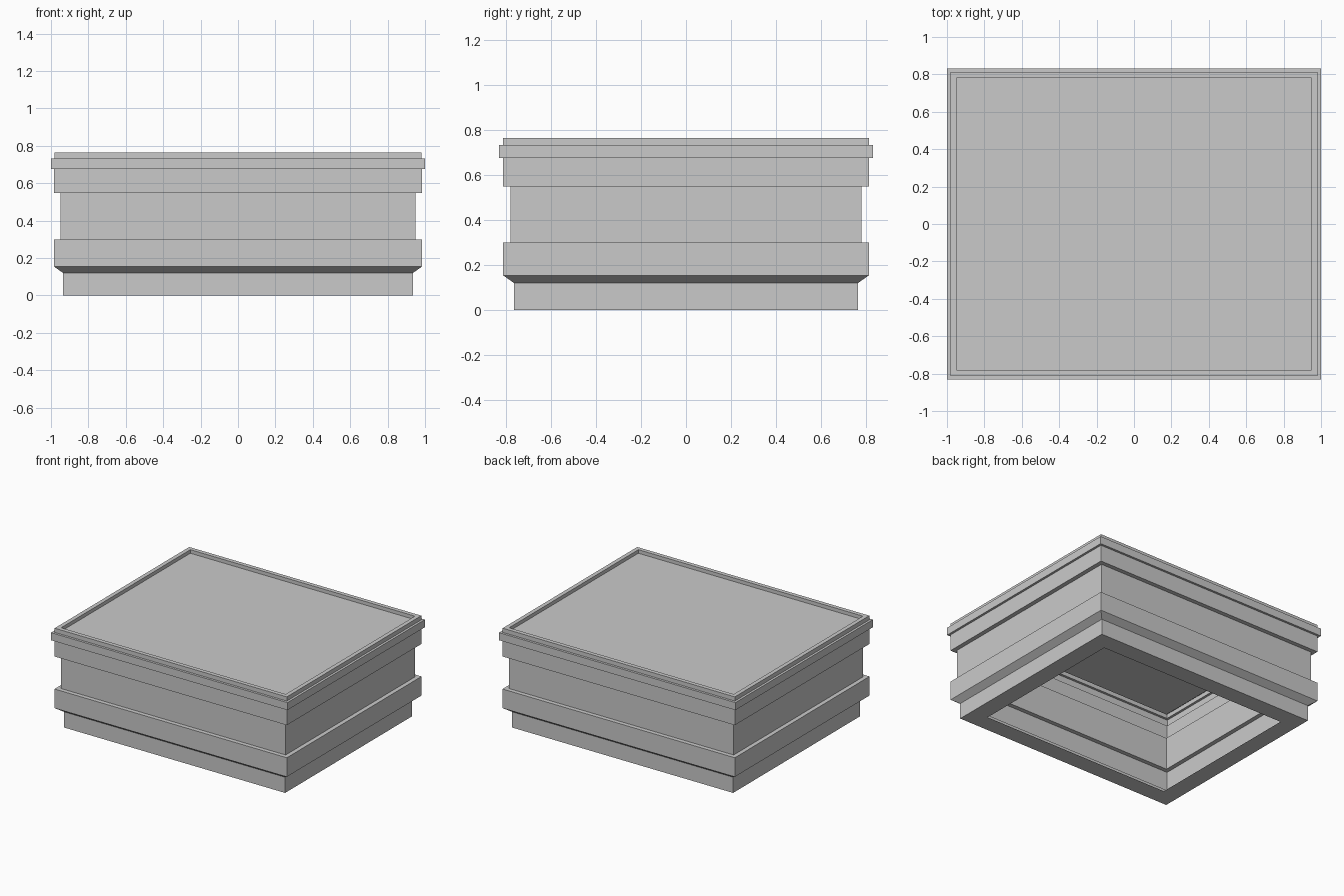
import bpy, bmesh

cube = bpy.data.objects.get("Cube")
if cube:
    bpy.data.objects.remove(cube, do_unlink=True)

grey = bpy.data.materials.new("plain grey")
grey.use_nodes = True
COLOUR = (0.59, 0.59, 0.59, 1)
grey.diffuse_color = COLOUR
grey.node_tree.nodes["Principled BSDF"].inputs["Base Color"].default_value = COLOUR

DEPTH_DIFFERENCE = 0.169  # the box is shallower than it is wide


def moulded_box(name, profile):
    """Sweep a (half width, height) profile round a rectangle and cap its last ring."""
    bm = bmesh.new()
    rings = []
    for w, z in profile:
        d = w - DEPTH_DIFFERENCE
        rings.append([bm.verts.new((sx * w, sy * d, z))
                      for sx, sy in ((-1, -1), (1, -1), (1, 1), (-1, 1))])
    for a, b in zip(rings, rings[1:]):
        for i in range(4):
            j = (i + 1) % 4
            bm.faces.new((a[i], a[j], b[j], b[i]))
    bm.faces.new(rings[-1])
    mesh = bpy.data.meshes.new(name)
    bm.to_mesh(mesh)
    bm.free()
    mesh.materials.append(grey)
    obj = bpy.data.objects.new(name, mesh)
    bpy.context.collection.objects.link(obj)


# flat border round the open bottom
bottom_border = [(0.80, 0)]

# foot, flared lower band, waist, upper band, lip and raised rim
walls = [(0.935, 0), (0.935, 0.12), (0.983, 0.154), (0.983, 0.30),
         (0.95, 0.30), (0.95, 0.549), (0.983, 0.549), (0.983, 0.675),
         (1.0, 0.675), (1.0, 0.733), (0.982, 0.733), (0.982, 0.765)]

# sunken top panel
top = [(0.95, 0.765), (0.95, 0.738)]

moulded_box("moulded_casing", bottom_border + walls + top)
